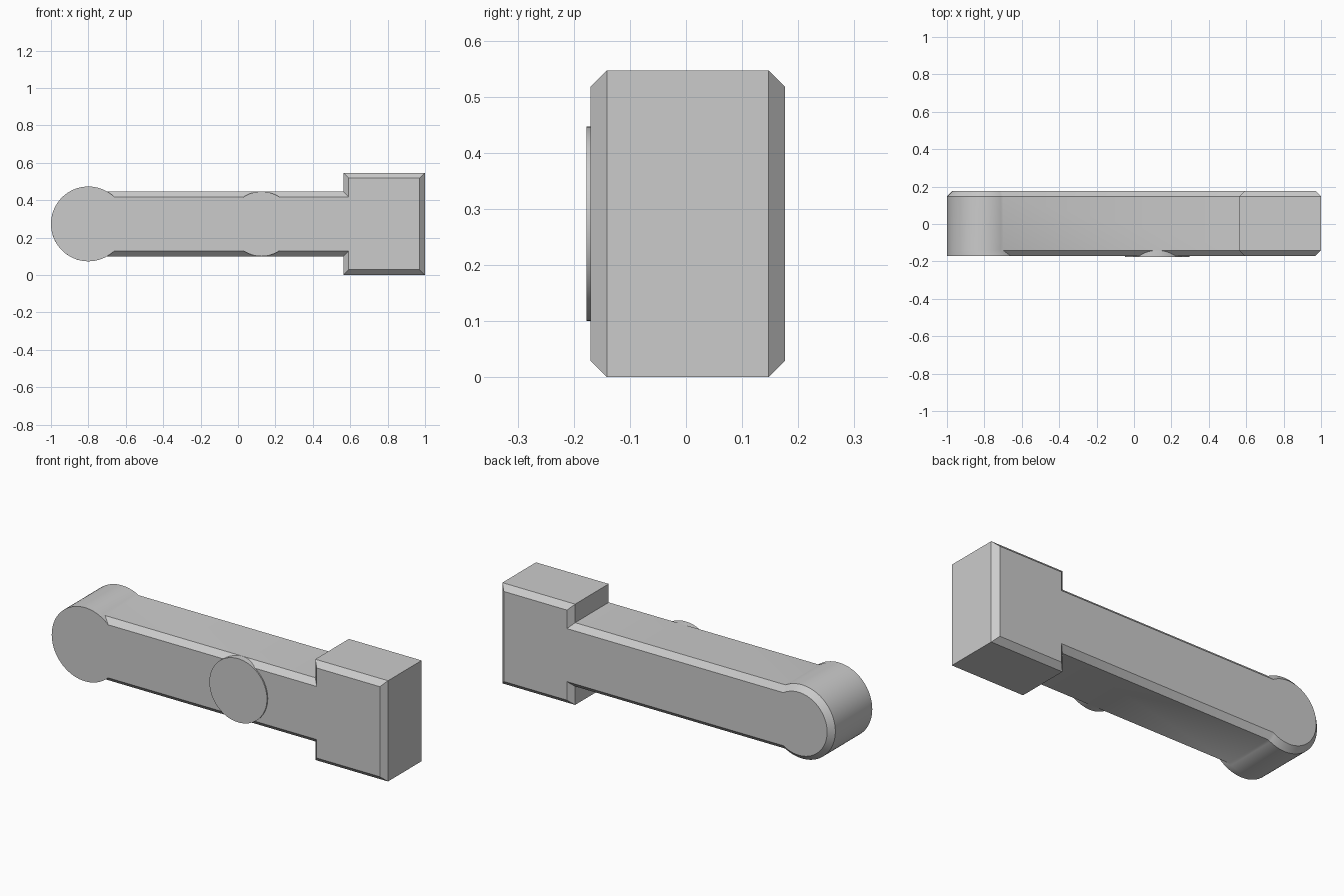
import bpy, bmesh, math

if "Cube" in bpy.data.objects:
    bpy.data.objects.remove(bpy.data.objects["Cube"])

CZ = 0.2735          # height of the centre line
END_X, END_R = -0.8, 0.2
BAR, HEAD = 0.173, 0.2735
HEAD_X = 0.563
CUT = 0.029          # chamfer size
SEGMENTS = 56

grey = bpy.data.materials.new("plain grey")
grey.use_nodes = True
colour = (0.6, 0.6, 0.6, 1)
grey.diffuse_color = colour
grey.node_tree.nodes["Principled BSDF"].inputs["Base Color"].default_value = colour


def finish(bm, name):
    bmesh.ops.recalc_face_normals(bm, faces=bm.faces)
    mesh = bpy.data.meshes.new(name)
    bm.to_mesh(mesh)
    bm.free()
    obj = bpy.data.objects.new(name, mesh)
    bpy.context.collection.objects.link(obj)
    mesh.materials.append(grey)
    bpy.ops.object.select_all(action='DESELECT')
    obj.select_set(True)
    bpy.context.view_layer.objects.active = obj
    bpy.ops.object.shade_smooth_by_angle(angle=math.radians(30))
    return obj


def outline(inset, end_inset):
    """Side profile: round end, straight bar and square head."""
    r, half, head = END_R - end_inset, BAR - inset, HEAD - inset
    start = math.asin(half / r)
    sweep = 2 * (math.pi - start)
    arc = [start + sweep * i / SEGMENTS for i in range(SEGMENTS + 1)]
    pts = [(END_X + r * math.cos(a), r * math.sin(a)) for a in arc]
    left, right = HEAD_X + inset, 1 - inset
    pts += [(left, -half), (left, -head), (right, -head),
            (right, head), (left, head), (left, half)]
    return pts


# arm body: chamfered on both sides, except the front of the round end
bm = bmesh.new()
levels = [(-0.17, CUT, 0), (-0.141, 0, 0), (0.147, 0, 0), (0.176, CUT, CUT)]
rings = [[bm.verts.new((x, y, CZ + z)) for x, z in outline(cut, end_cut)]
         for y, cut, end_cut in levels]
for a, b in zip(rings, rings[1:]):
    for i in range(len(a)):
        j = (i + 1) % len(a)
        bm.faces.new((a[i], a[j], b[j], b[i]))
bm.faces.new(rings[0])
bm.faces.new(rings[-1])
finish(bm, "arm_body")

# round boss on the front of the bar
bm = bmesh.new()
bmesh.ops.create_cone(bm, cap_ends=True, segments=64, radius1=BAR, radius2=BAR, depth=0.1)
boss = finish(bm, "front_boss")
boss.rotation_euler.x = math.pi / 2
boss.location = (0.125, -0.127, CZ)
